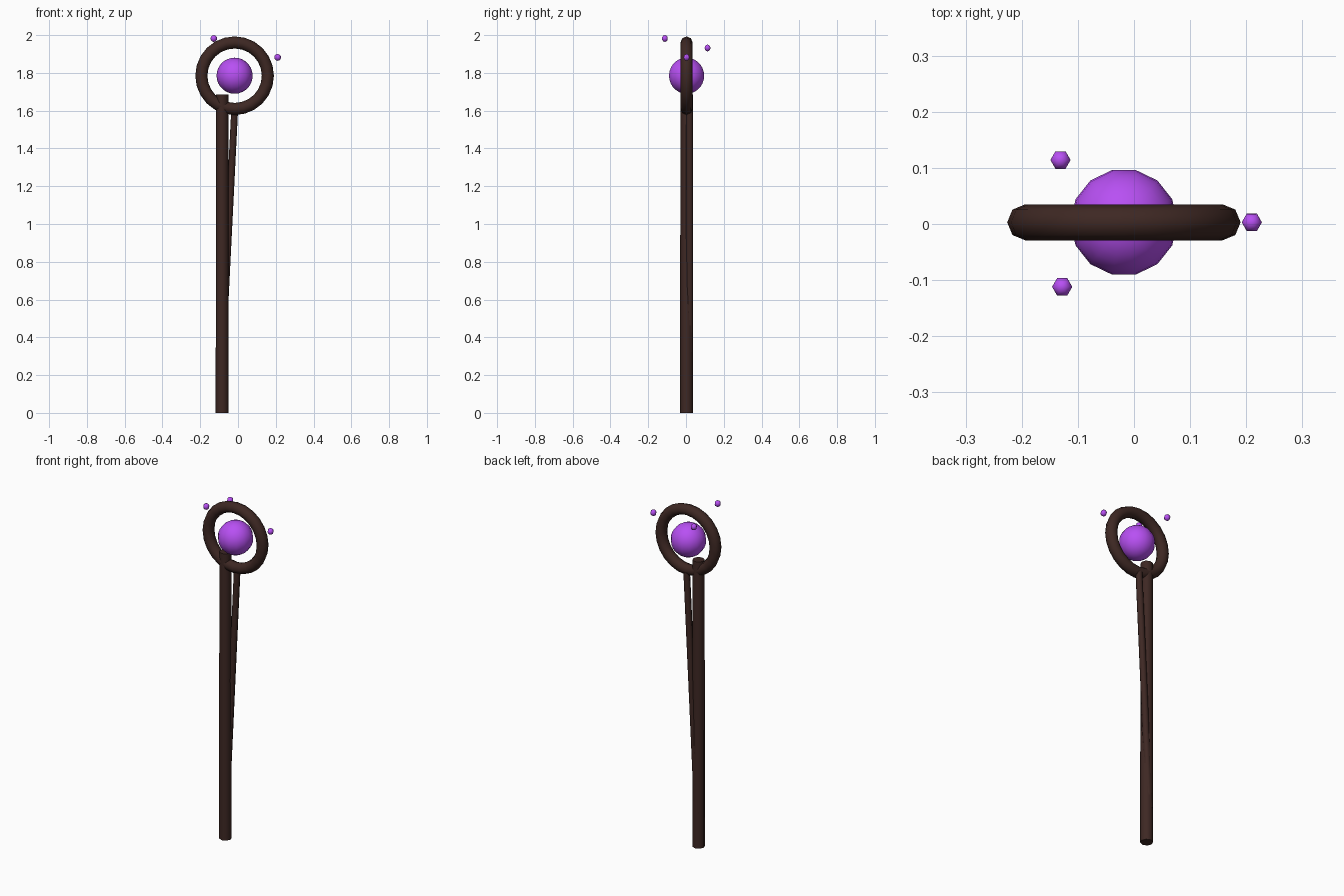
import bpy
from math import pi
from mathutils import Vector

if "Cube" in bpy.data.objects:
    bpy.data.objects.remove(bpy.data.objects["Cube"])


def material(name, color):
    m = bpy.data.materials.new(name)
    m.diffuse_color = color
    m.use_nodes = True
    m.node_tree.nodes["Principled BSDF"].inputs["Base Color"].default_value = m.diffuse_color
    return m


wood = material("dark_wood", (0.048, 0.021, 0.017, 1))
glow = material("purple_crystal", (0.48, 0.08, 0.9, 1))


def finish(name, mat, angle):
    ob = bpy.context.object
    ob.name = name
    ob.data.materials.append(mat)
    bpy.ops.object.shade_smooth_by_angle(angle=angle)
    return ob


def rod(name, start, end, r1, r2, sides=8):
    a, b = Vector(start), Vector(end)
    d = b - a
    bpy.ops.mesh.primitive_cone_add(vertices=sides, radius1=r1, radius2=r2,
                                    depth=d.length, location=(a + b) / 2)
    ob = finish(name, wood, pi / 3)
    ob.rotation_euler = d.to_track_quat('Z', 'Y').to_euler() if d.x else (0, 0, 0)
    return ob


def ball(name, center, radius, segments, rings, angle=pi / 3):
    # vertices point along +y and -y
    bpy.ops.mesh.primitive_uv_sphere_add(segments=segments, ring_count=rings, radius=radius,
                                         location=center, rotation=(0, 0, pi / 2))
    return finish(name, glow, angle)


HEAD = (-0.018, 0.003, 1.785)

# main pole and the thin strut leaning away behind it
rod("shaft", (-0.084, 0.003, 0), (-0.084, 0.003, 1.685), 0.034, 0.033)
rod("side_strut", (-0.088, 0.019, 0.2), (-0.018, 0.019, 1.6), 0.018, 0.018)

# upright ring at the head
bpy.ops.mesh.primitive_torus_add(major_segments=24, minor_segments=8, major_radius=0.176,
                                 minor_radius=0.032, location=HEAD, rotation=(pi / 2, 0, 0))
finish("head_ring", wood, pi / 3)

# floating orb and its three small satellites
ball("orb", HEAD, 0.0955, 14, 14)
for i, p in enumerate([(-0.128, -0.112, 1.982), (-0.131, 0.114, 1.932), (0.21, 0.003, 1.882)]):
    ball(f"small_orb_{i + 1}", p, 0.018, 6, 6, pi / 2)
